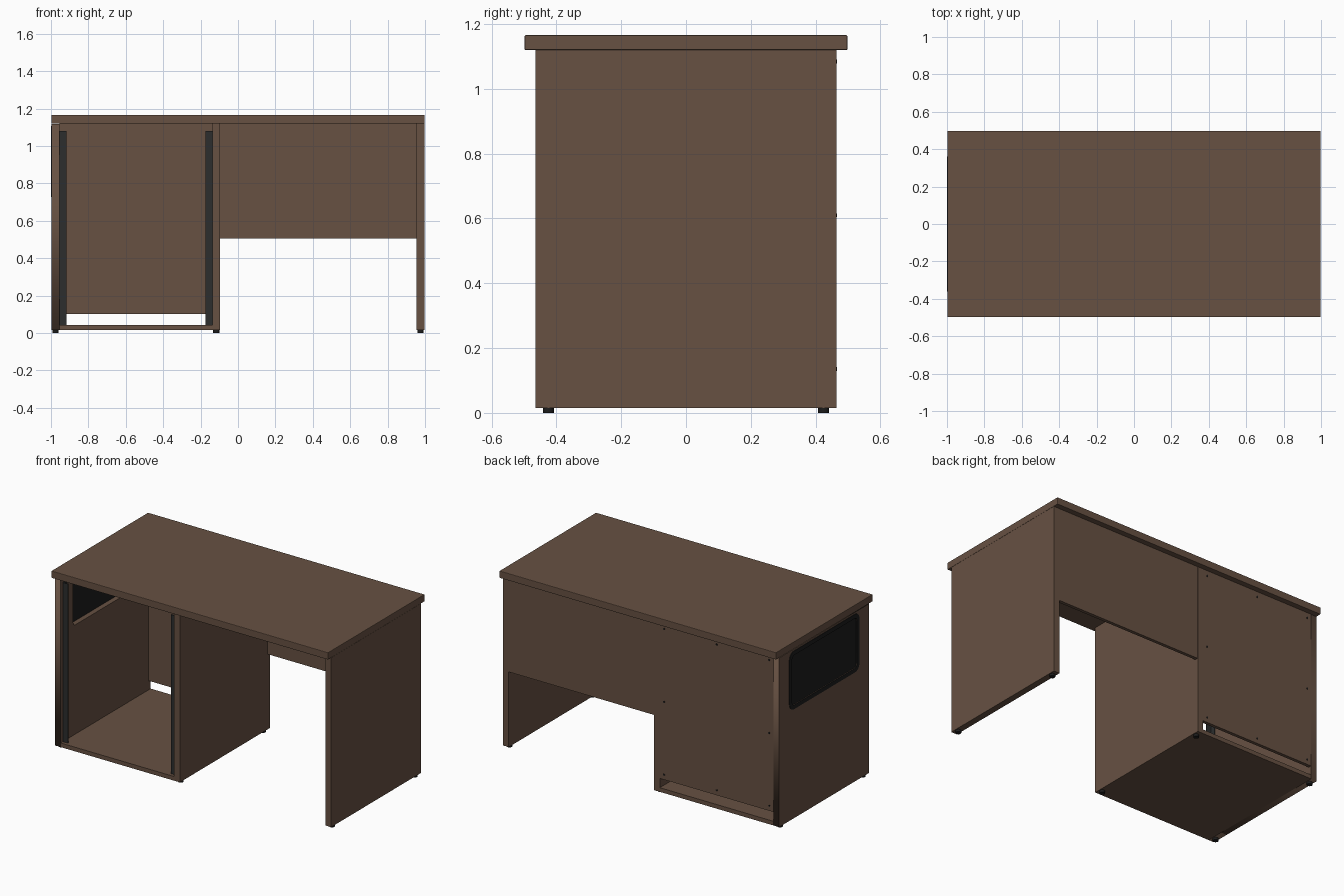
import bpy
from math import pi, sin, cos, radians

if "Cube" in bpy.data.objects:
    bpy.data.objects.remove(bpy.data.objects["Cube"])


def material(name, rgb):
    m = bpy.data.materials.new(name)
    m.diffuse_color = (*rgb, 1)
    m.use_nodes = True
    m.node_tree.nodes["Principled BSDF"].inputs["Base Color"].default_value = m.diffuse_color
    return m


WOOD = material("walnut", (0.135, 0.082, 0.055))
BLACK = material("black", (0.012, 0.012, 0.012))
STEEL = material("dark_steel", (0.025, 0.027, 0.027))


def box(name, x, y, z, mat, bevel=0.0):
    """Box from (min, max) pairs."""
    bpy.ops.mesh.primitive_cube_add(
        size=1, location=[sum(p) / 2 for p in (x, y, z)])
    o = bpy.context.object
    o.name = name
    o.scale = [p[1] - p[0] for p in (x, y, z)]
    bpy.ops.object.transform_apply(location=False, rotation=False, scale=True)
    o.data.materials.append(mat)
    if bevel:
        b = o.modifiers.new("edge", 'BEVEL')
        b.width, b.segments = bevel, 2
    return o


def cylinder(name, radius, depth, loc, mat, rot=(0, 0, 0)):
    bpy.ops.mesh.primitive_cylinder_add(
        vertices=16, radius=radius, depth=depth, location=loc, rotation=rot)
    o = bpy.context.object
    o.name = name
    o.data.materials.append(mat)
    bpy.ops.object.shade_smooth_by_angle(angle=radians(40))


def outline(y, z, r=0.0):
    """Rectangle in the y/z plane, corners rounded when r > 0."""
    pts = []
    for i, (a, b) in enumerate(((1, 1), (0, 1), (0, 0), (1, 0))):
        cy, cz = y[a] - r * (2 * a - 1), z[b] - r * (2 * b - 1)
        for k in range(7 if r else 1):
            t = (i + k / 6) * pi / 2
            pts.append((cy + r * cos(t), cz + r * sin(t)))
    return pts


def plate(name, x, outlines, mat):
    """Side-facing plate; every outline after the first is a hole."""
    cu = bpy.data.curves.new(name, 'CURVE')
    cu.dimensions, cu.fill_mode = '2D', 'BOTH'
    cu.extrude = (x[1] - x[0]) / 2
    for pts in outlines:
        s = cu.splines.new('POLY')
        s.points.add(len(pts) - 1)
        for p, (a, b) in zip(s.points, pts):
            p.co = (a, b, 0, 1)
        s.use_cyclic_u = True
    o = bpy.data.objects.new(name, cu)
    bpy.context.collection.objects.link(o)
    o.location.x = sum(x) / 2
    o.rotation_euler = (pi / 2, 0, pi / 2)
    cu.materials.append(mat)
    bpy.ops.object.select_all(action='DESELECT')
    o.select_set(True)
    bpy.context.view_layer.objects.active = o
    bpy.ops.object.convert(target='MESH')


DEPTH = (-0.464, 0.464)
SIDE_Z = (0.015, 1.118)
BACK_Y = (0.442, 0.463)

# Table top
box("table_top", (-0.998, 0.998), (-0.498, 0.498), (1.12, 1.166), WOOD, 0.003)

# Upright side panels; the left one has the vent opening
hole = outline((-0.335, 0.335), (0.755, 1.08), 0.025)
plate("left_side_panel", (-0.997, -0.955), [outline(DEPTH, SIDE_Z), hole], WOOD)
box("middle_side_panel", (-0.136, -0.095), DEPTH, (0.015, 1.12), WOOD)
box("right_side_panel", (0.955, 0.997), DEPTH, (0.015, 1.12), WOOD)

# Cabinet floor and back panels
box("cabinet_floor", (-0.955, -0.136), DEPTH, (0.015, 0.042), WOOD)
box("cabinet_back", (-0.955, -0.136), BACK_Y, (0.102, 1.12), WOOD)
box("modesty_panel", (-0.095, 0.955), BACK_Y, (0.505, 1.12), WOOD)

# Vent frame and filter on the left side
frame_out = outline((-0.36, 0.36), (0.728, 1.107), 0.045)
plate("vent_frame", (-1.0, -0.994), [frame_out, hole], BLACK)
plate("vent_filter", (-0.994, -0.988), [outline((-0.345, 0.345), (0.745, 1.09), 0.03)], BLACK)

# L-shaped mounting rails at the cabinet front
for side, wall, inward in (("left", -0.955, 1), ("right", -0.136, -1)):
    for part, width, y in (("face", 0.038, (-0.442, -0.436)),
                           ("flange", 0.006, (-0.442, -0.405))):
        x = sorted((wall, wall + inward * width))
        box(f"{side}_rail_{part}", x, y, (0.042, 1.08), STEEL)

# Feet under each upright
for x in (-0.976, -0.116, 0.976):
    for y in (-0.425, 0.425):
        cylinder("foot", 0.017, 0.018, (x, y, 0.009), BLACK)

# Screws around the cabinet back
for x in (-0.925, -0.5455, -0.166):
    for z in (0.135, 0.61, 1.085):
        if (x, z) != (-0.5455, 0.61):
            cylinder("back_screw", 0.006, 0.006, (x, 0.463, z), BLACK, (pi / 2, 0, 0))
